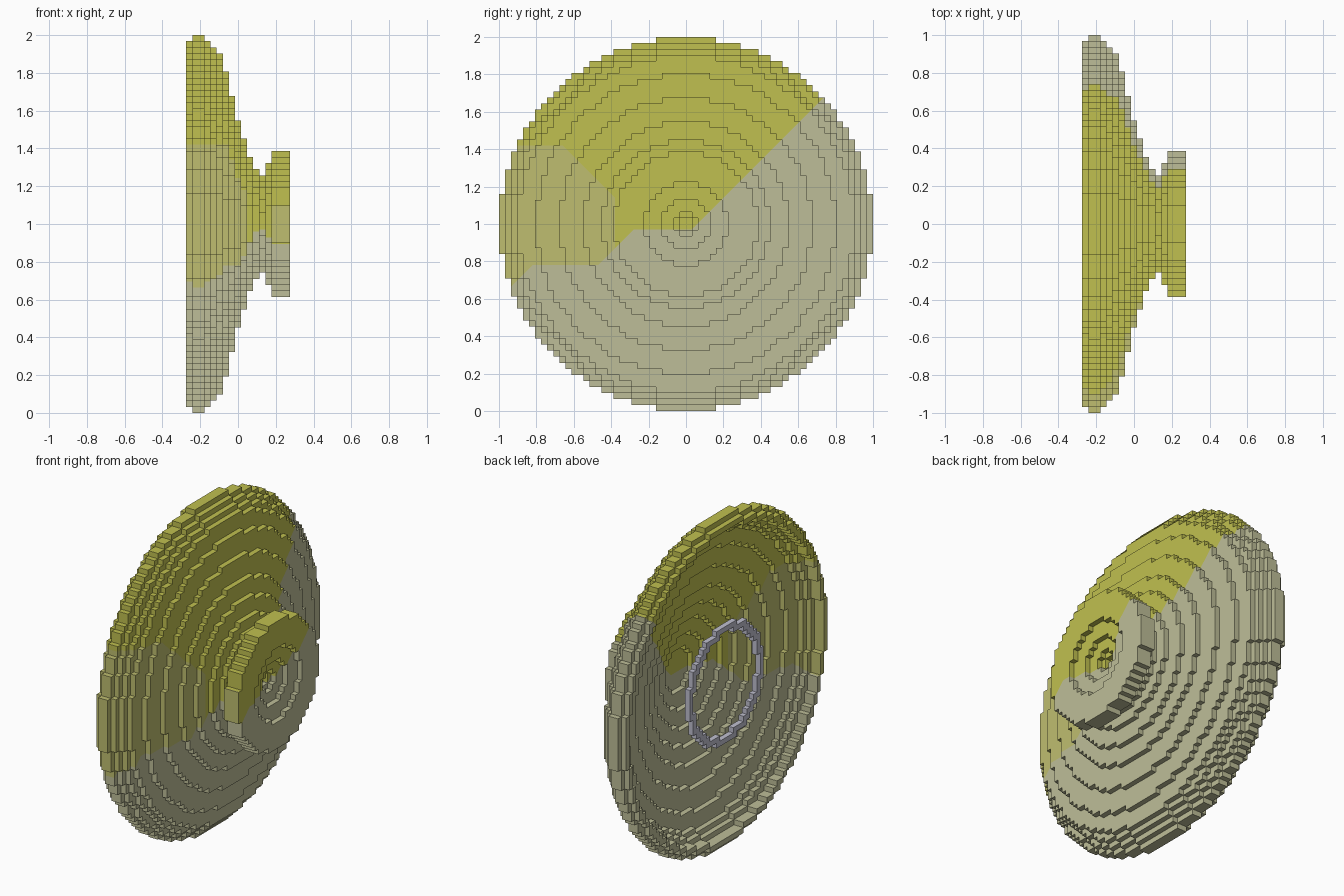
import bpy, bmesh, math
from mathutils import Vector

if "Cube" in bpy.data.objects:
    bpy.data.objects.remove(bpy.data.objects["Cube"])

U = 2 / 62            # block size
X0 = -8.5 * U         # left end of the first layer


def material(name, rgb):
    m = bpy.data.materials.new(name)
    m.use_nodes = True
    m.diffuse_color = (*rgb, 1)
    m.node_tree.nodes["Principled BSDF"].inputs["Base Color"].default_value = (*rgb, 1)
    return m


YELLOW = material("yellow", (0.527, 0.527, 0.08))
OLIVE = material("pale_olive", (0.52, 0.515, 0.162))
GREY = material("warm_grey", (0.515, 0.515, 0.314))
LAVENDER = material("lavender_grey", (0.53, 0.53, 0.63))

# Lines in the y-z plane that bound the colour patches: point (y, z), normal (y, z)
CUTS = [((0, 0.94), (-1, 1)), ((0, 0.97), (0, 1)), ((0, 1.25), (-1, 1)),
        ((0, 0.78), (0, 1)), ((0, 1.6), (-1, 1)), ((-0.38, 0), (1, 0)),
        ((0, 1.42), (0, 1)), ((0, 0.76), (1, 1))]


def patch(y, z):
    """Colour slot: 0 yellow, 1 olive, 2 grey."""
    d = z - y
    if d < 0.94 or not (z > 0.97 or (d > 1.25 and z > 0.78) or d > 1.6):
        return 2
    return 1 if y < -0.38 and z < 1.42 and y + z < 0.76 else 0


def layer(i, outer, inner=0):
    """Cells of one blocky disc or annulus."""
    n = math.ceil(outer)
    return {(i, j, k) for j in range(-n, n) for k in range(-n, n)
            if inner - 0.1 <= math.hypot(j + 0.5, k + 0.5) < outer - 0.1}


def build(name, cells, mats, patched=False):
    """Mesh the exposed faces of a set of blocks."""
    bm = bmesh.new()
    verts = {}

    def vert(c):
        if c not in verts:
            verts[c] = bm.verts.new((X0 + c[0] * U, c[1] * U, 1 + c[2] * U))
        return verts[c]

    for cell in cells:
        for axis in range(3):
            a, b = (axis + 1) % 3, (axis + 2) % 3
            for side in (0, 1):
                neighbour = list(cell)
                neighbour[axis] += 2 * side - 1
                if tuple(neighbour) in cells:
                    continue
                loop = []
                for da, db in ((0, 0), (1, 0), (1, 1), (0, 1)):
                    c = list(cell)
                    c[axis] += side
                    c[a] += da
                    c[b] += db
                    loop.append(vert(tuple(c)))
                bm.faces.new(loop if side else loop[::-1])
    if patched:
        for (py, pz), (ny, nz) in CUTS:
            bmesh.ops.bisect_plane(bm, geom=bm.verts[:] + bm.edges[:] + bm.faces[:],
                                   dist=1e-5, plane_co=Vector((0, py, pz)),
                                   plane_no=Vector((0, ny, nz)).normalized())
        for f in bm.faces:
            c = f.calc_center_median()
            f.material_index = patch(c.y, c.z)
    mesh = bpy.data.meshes.new(name)
    bm.to_mesh(mesh)
    bm.free()
    for m in mats:
        mesh.materials.append(m)
    obj = bpy.data.objects.new(name, mesh)
    bpy.context.collection.objects.link(obj)
    return obj


def stack(start, radii):
    cells = set()
    for i, (outer, inner) in enumerate(radii):
        cells |= layer(start + i, outer, inner)
    return cells


# Outer and inner radius of each layer, in blocks
DISH = [(30, 29), (31, 29), (31, 28), (30, 27), (29, 24), (28, 20),
        (25, 16), (21, 13), (17, 10), (14, 7), (11, 4), (9, 0)]
FOOT = [(8, 0), (10, 1), (12, 2), (12, 4), (12, 7)]

build("dish", stack(0, DISH), (YELLOW, OLIVE, GREY), True)
build("foot", stack(len(DISH), FOOT), (YELLOW, OLIVE, GREY), True)

# Thin ring in the mouth of the dish
build("inner_ring", layer(0, 11.1, 9.8), (LAVENDER,))
